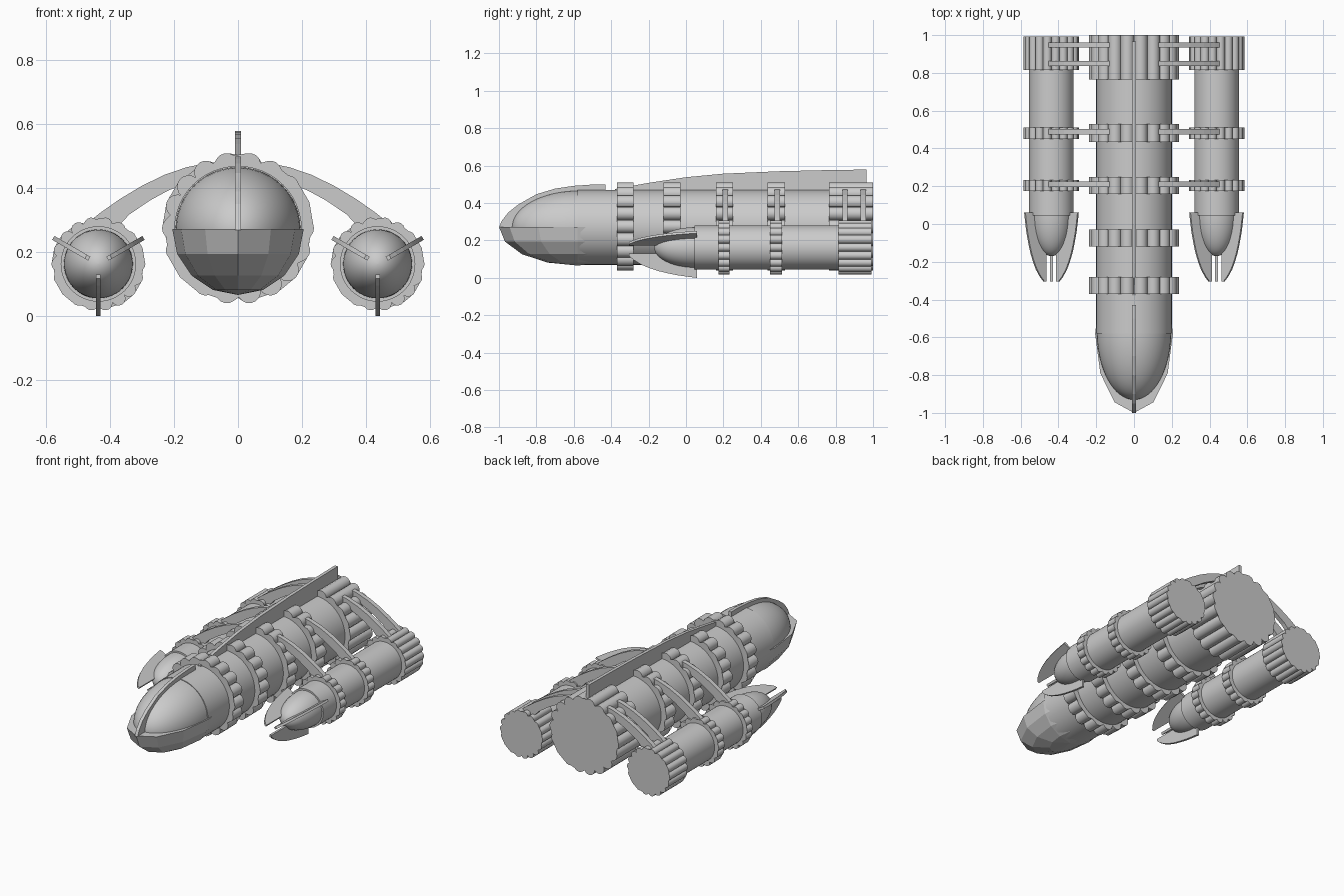
import bpy, bmesh
from math import sin, cos, pi, radians
from mathutils import Vector, Matrix

if "Cube" in bpy.data.objects:
    bpy.data.objects.remove(bpy.data.objects["Cube"])


def finish(name, bm, smooth=True):
    bmesh.ops.recalc_face_normals(bm, faces=bm.faces)
    me = bpy.data.meshes.new(name)
    bm.to_mesh(me)
    bm.free()
    ob = bpy.data.objects.new(name, me)
    bpy.context.collection.objects.link(ob)
    if smooth:
        bpy.ops.object.select_all(action='DESELECT')
        ob.select_set(True)
        bpy.context.view_layer.objects.active = ob
        bpy.ops.object.shade_smooth_by_angle(angle=radians(32))
    return ob


def prism(name, pts, depth, smooth=False):
    """Extrude 3D outline along vector depth."""
    bm = bmesh.new()
    d = Vector(depth)
    a = [bm.verts.new(p) for p in pts]
    b = [bm.verts.new(Vector(p) + d) for p in pts]
    bm.faces.new(a)
    bm.faces.new(b[::-1])
    for i in range(len(a)):
        j = (i + 1) % len(a)
        bm.faces.new((a[i], a[j], b[j], b[i]))
    return finish(name, bm, smooth)


def lathe(name, cx, cz, profile, n=48):
    """Revolve (y, r) profile about the long axis, capping the open ends."""
    bm = bmesh.new()
    rings = [[bm.verts.new((cx + r * sin(2 * pi * k / n), y, cz + r * cos(2 * pi * k / n)))
              for k in range(n)] for y, r in profile]
    for p, q in zip(rings, rings[1:]):
        for k in range(n):
            bm.faces.new((p[k], p[(k + 1) % n], q[(k + 1) % n], q[k]))
    bm.faces.new(rings[0])
    bm.faces.new(rings[-1])
    return finish(name, bm)


def dome(y0, length, r, n=16):
    return [(y0 - length * cos(i * pi / 2 / n), max(r * sin(i * pi / 2 / n), 0.001))
            for i in range(n + 1)]


def scallop_ring(name, cx, cz, y0, y1, outer, lobes=18):
    """Collar whose outline is a ring of round lobes."""
    s = sin(pi / lobes)
    R = outer / (1 + s * 1.04)
    rl = outer - R
    half = radians(98)
    pts = []
    for k in range(lobes):
        a = 2 * pi * (k + 0.5) / lobes
        for i in range(9):
            t = a + half * (i / 4 - 1) * 0.97
            pts.append((cx + R * sin(a) + rl * sin(t), y0, cz + R * cos(a) + rl * cos(t)))
    return prism(name, pts, (0, y1 - y0, 0), True)


# Central hull and smooth nose canopy
CZ = 0.27
lathe("main_hull", 0, CZ, [(-0.58, 0.2), (0.99, 0.2)])
lathe("nose_canopy", 0, CZ, dome(-0.57, 0.36, 0.196))

# Faceted lower nose: lower half of a stretched sphere
bm = bmesh.new()
bmesh.ops.create_uvsphere(bm, u_segments=12, v_segments=8, radius=1)
bmesh.ops.bisect_plane(bm, geom=bm.verts[:] + bm.edges[:] + bm.faces[:],
                       plane_co=(0, 0, 0), plane_no=(0, 0, 1), clear_outer=True)
bmesh.ops.holes_fill(bm, edges=[e for e in bm.edges if e.is_boundary])
bmesh.ops.transform(bm, verts=bm.verts, matrix=Matrix.Translation((0, -0.58, CZ + 0.003))
                    @ Matrix.Diagonal((0.206, 0.42, 0.207, 1)))
finish("nose_chin", bm, False)

# Scalloped collars on the hull
for i, (y0, y1) in enumerate([(-0.37, -0.28), (-0.12, -0.03), (0.16, 0.25),
                              (0.435, 0.53), (0.765, 1.0)]):
    scallop_ring(f"hull_collar_{i}", 0, 0.275, y0, y1, 0.238)

# Nose crest and long dorsal fin
crest = [(-1.0, 0.27), (-0.985, 0.305), (-0.95, 0.35), (-0.9, 0.39), (-0.8, 0.447),
         (-0.7, 0.477), (-0.6, 0.492), (-0.5, 0.499), (-0.43, 0.499), (-0.43, 0.4), (-0.8, 0.27)]
prism("nose_crest", [(-0.01, y, z) for y, z in crest], (0.02, 0, 0))
fin = [(-0.38, 0.44), (-0.38, 0.475), (-0.2, 0.508), (0, 0.538), (0.2, 0.557),
       (0.5, 0.57), (0.75, 0.576), (0.965, 0.579), (0.965, 0.44)]
prism("dorsal_fin", [(-0.01, y, z) for y, z in fin], (0.02, 0, 0))

# Side pods with collars, fins and arched struts
PX, PZ = 0.437, 0.163
blade = [(-0.305, 0.033), (-0.305, 0.045), (-0.28, 0.067), (-0.24, 0.092), (-0.2, 0.109),
         (-0.15, 0.126), (-0.1, 0.138), (-0.04, 0.15), (0.01, 0.157), (0.06, 0.163), (0.06, 0.033)]
arch_out = [(0.1, 0.478), (0.16, 0.466), (0.23, 0.442), (0.3, 0.408), (0.37, 0.366),
            (0.43, 0.324), (0.485, 0.28)]
arch_in = [(0.385, 0.27), (0.34, 0.318), (0.275, 0.362), (0.22, 0.392), (0.165, 0.415), (0.1, 0.435)]
for side, s in (("left", -1), ("right", 1)):
    x = s * PX
    lathe(f"{side}_pod", x, PZ, [(0.045, 0.118), (0.985, 0.118)])
    lathe(f"{side}_pod_nose", x, PZ, dome(0.05, 0.22, 0.108))
    for i, (y0, y1) in enumerate([(0.175, 0.232), (0.45, 0.512), (0.815, 0.993)]):
        scallop_ring(f"{side}_pod_collar_{i}", x, PZ, y0, y1, 0.147)
    for i, deg in enumerate((-90, 30, 150)):
        a = radians(deg)
        u, t = Vector((cos(a), 0, sin(a))), Vector((-sin(a), 0, cos(a))) * 0.014
        base = Vector((x, 0, PZ)) - t / 2
        prism(f"{side}_pod_fin_{i}", [base + u * r + Vector((0, y, 0)) for y, r in blade], t)
    for i, y in enumerate((0.21, 0.488, 0.85, 0.948)):
        prism(f"{side}_strut_{i}", [(s * px, y - 0.014, pz) for px, pz in arch_out + arch_in],
              (0, 0.028, 0))
